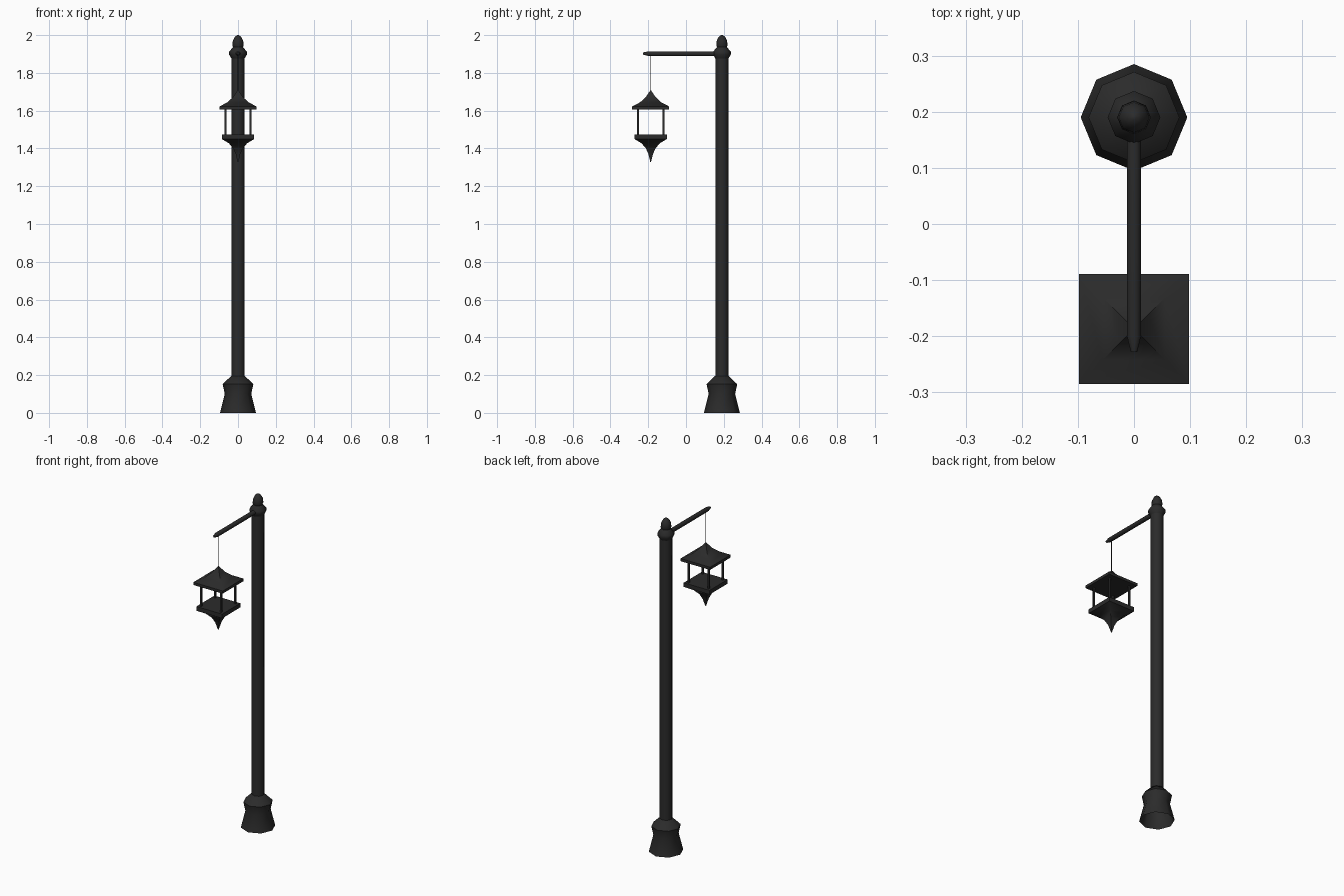
import bpy, bmesh, math
from mathutils import Matrix

if "Cube" in bpy.data.objects:
    bpy.data.objects.remove(bpy.data.objects["Cube"])

iron = bpy.data.materials.new("black iron")
iron.diffuse_color = (0.024, 0.024, 0.024, 1)
iron.use_nodes = True
iron.node_tree.nodes["Principled BSDF"].inputs["Base Color"].default_value = iron.diffuse_color


def lathe(name, profile, sides, matrix, turn=0.0, cap_bottom=True, smooth=50):
    """Stack of regular polygons (radius, height), closed at the ends."""
    bm = bmesh.new()
    rings = []
    for r, z in profile:
        rings.append([bm.verts.new((r * math.cos(turn + 2 * math.pi * i / sides),
                                    r * math.sin(turn + 2 * math.pi * i / sides), z))
                      for i in range(sides)])
    for a, b in zip(rings, rings[1:]):
        for i in range(sides):
            j = (i + 1) % sides
            bm.faces.new((a[i], a[j], b[j], b[i]))
    if cap_bottom:
        bm.faces.new(rings[0][::-1])
    bm.faces.new(rings[-1])
    bm.transform(matrix)
    mesh = bpy.data.meshes.new(name)
    bm.to_mesh(mesh)
    bm.free()
    mesh.materials.append(iron)
    obj = bpy.data.objects.new(name, mesh)
    bpy.context.collection.objects.link(obj)
    bpy.ops.object.select_all(action='DESELECT')
    obj.select_set(True)
    bpy.context.view_layer.objects.active = obj
    bpy.ops.object.shade_smooth_by_angle(angle=math.radians(smooth))
    return obj


def square(name, profile, matrix):
    """Square stack: profile gives half widths."""
    return lathe(name, [(h * math.sqrt(2), z) for h, z in profile], 4, matrix,
                 math.pi / 4)


POST_Y, LAMP_Y = 0.19, -0.187
post = Matrix.Translation((0, POST_Y, 0))
lamp = Matrix.Translation((0, LAMP_Y, 0))

# Post: flared foot (open below), shaft, collar and finial
lathe("foot", [(0.095, 0), (0.07, 0.10), (0.081, 0.152), (0.036, 0.196)],
      8, post, cap_bottom=False)
lathe("shaft", [(0.035, 0.18), (0.035, 1.89)], 8, post)
lathe("collar", [(0.034, 1.875), (0.047, 1.897), (0.047, 1.912), (0.026, 1.937)], 8, post)
lathe("finial", [(0.022, 1.93), (0.03, 1.945), (0.027, 1.972), (0.016, 1.992),
                 (0.004, 2.0)], 8, post)

# Horizontal arm with a tapered tip, pointing to the front
arm = Matrix.Translation((0, POST_Y, 1.902)) @ Matrix.Rotation(math.pi / 2, 4, 'X')
lathe("arm", [(0.0135, 0), (0.0135, 0.39), (0.006, 0.418)], 8, arm, math.pi / 8)

# Lantern: wire, roof, corner bars, tray with pointed drop
lathe("wire", [(0.002, 1.70), (0.002, 1.90)], 6, lamp)
square("lantern_roof", [(0.098, 1.606), (0.098, 1.622), (0.055, 1.645),
                        (0.026, 1.672), (0.002, 1.707)], lamp)
for sx in (-1, 1):
    for sy in (-1, 1):
        square("corner_bar", [(0.005, 1.47), (0.005, 1.61)],
               lamp @ Matrix.Translation((0.067 * sx, 0.067 * sy, 0)))
square("lantern_tray", [(0.002, 1.328), (0.012, 1.37), (0.025, 1.40), (0.048, 1.427),
                        (0.086, 1.45), (0.086, 1.475)], lamp)
